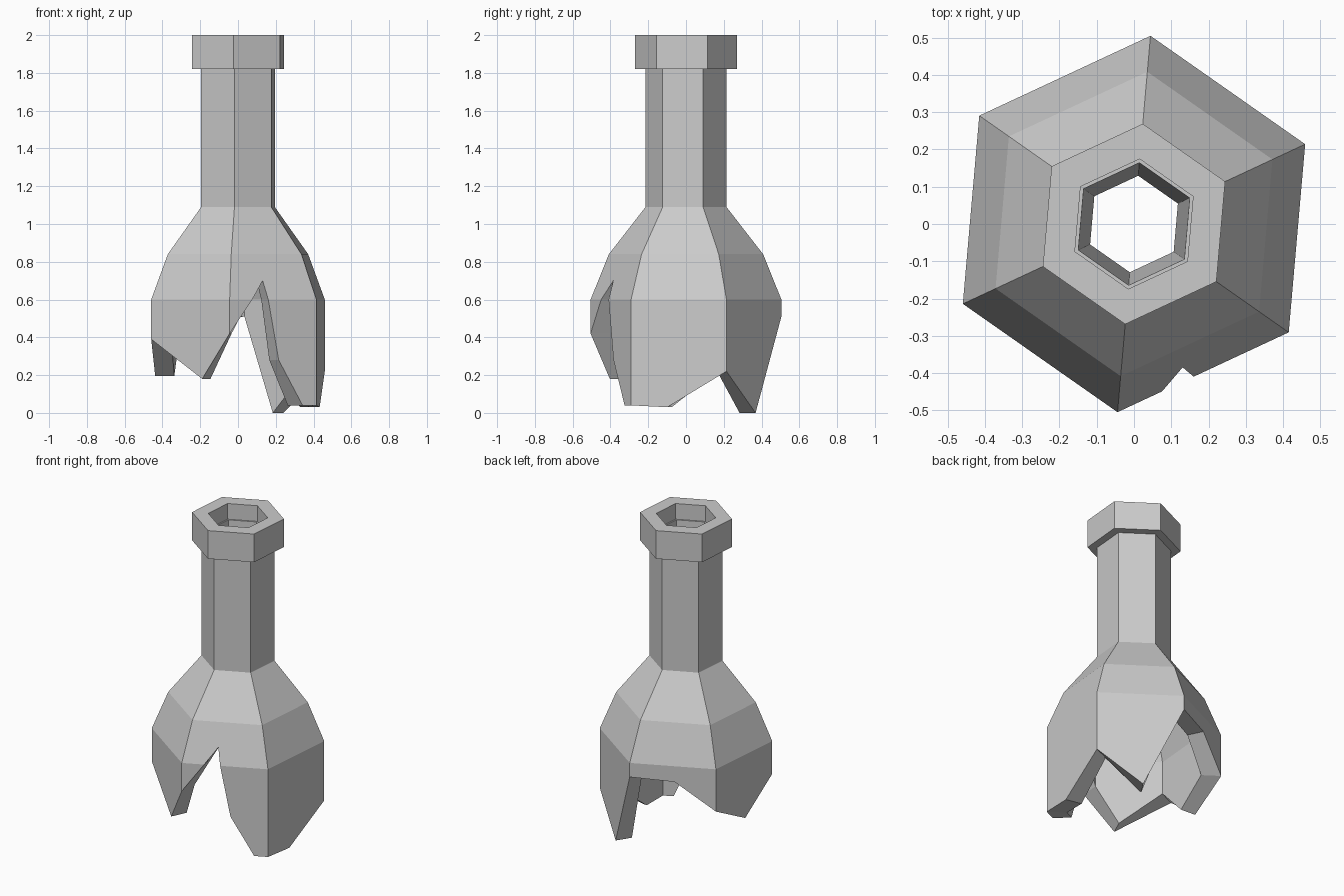
import bpy
import bmesh
import math
from mathutils import Vector

SIDES = 6
TURN = math.radians(25)
BEND = 0.6  # height where the shoulder meets the straight body wall

# Radius and height of the outside, from lip down to shoulder
OUTER = [(0.27, 2.0), (0.27, 1.82), (0.215, 1.82), (0.215, 1.09), (0.41, 0.84), (0.507, BEND)]
# Radius and height of the bore, from mouth down to body
INNER = [(0.175, 2.0), (0.175, 1.9), (0.165, 1.9), (0.13, 1.09), (0.3, 0.84), (0.39, BEND)]

# Broken rim: position around the six sides, height
RIM = [(0, 0.22), (0.53, 0.0), (1, 0.51), (1.52, 0.5), (2, 0.33), (2.52, 0.195),
       (3, 0.39), (3.65, 0.18), (4, 0.42), (4.26, 0.6), (4.405, 0.7), (4.445, 0.6),
       (4.565, 0.28), (4.84, 0.04), (5, 0.04), (5.38, 0.03)]


def on_hexagon(around, radius, z):
    """Point on a six-sided ring, sliding straight along each side."""
    side = math.floor(around)
    a, b = (Vector((math.cos(TURN + math.tau * k / SIDES), math.sin(TURN + math.tau * k / SIDES), 0))
            for k in (side, side + 1))
    point = a.lerp(b, around - side) * radius
    point.z = z
    return point


def wall(profile, rim_z):
    """Profile of one wall, ended at the broken rim."""
    (r_up, z_up), (r_low, z_low) = profile[-2:]
    end_z = max(BEND, rim_z)
    end_r = r_low + (r_up - r_low) * (end_z - z_low) / (z_up - z_low)
    return profile[:-1] + [(end_r, end_z), (end_r, rim_z)]


# Grey glass
glass = bpy.data.materials.new("grey_glass")
glass.use_nodes = True
colour = (0.6, 0.6, 0.6, 1)
glass.diffuse_color = colour
glass.node_tree.nodes["Principled BSDF"].inputs["Base Color"].default_value = colour

cube = bpy.data.objects.get("Cube")
if cube:
    bpy.data.objects.remove(cube, do_unlink=True)

# Broken bottle: closed wall sections joined around the axis
bm = bmesh.new()
columns = []
for around, rim_z in RIM:
    section = wall(OUTER, rim_z) + wall(INNER, rim_z)[::-1]
    columns.append([bm.verts.new(on_hexagon(around, r, z)) for r, z in section])

for i, left in enumerate(columns):
    right = columns[(i + 1) % len(columns)]
    for j in range(len(left)):
        n = (j + 1) % len(left)
        bm.faces.new((left[j], left[n], right[n], right[j]))

# Merge the collapsed rows and clear seams on flat sides
bmesh.ops.remove_doubles(bm, verts=bm.verts, dist=0.0005)
bmesh.ops.dissolve_limit(bm, angle_limit=math.radians(0.5), verts=bm.verts, edges=bm.edges)
bmesh.ops.recalc_face_normals(bm, faces=bm.faces)

mesh = bpy.data.meshes.new("broken_bottle")
bm.to_mesh(mesh)
bm.free()
mesh.materials.append(glass)
bottle = bpy.data.objects.new("broken_bottle", mesh)
bpy.context.collection.objects.link(bottle)
